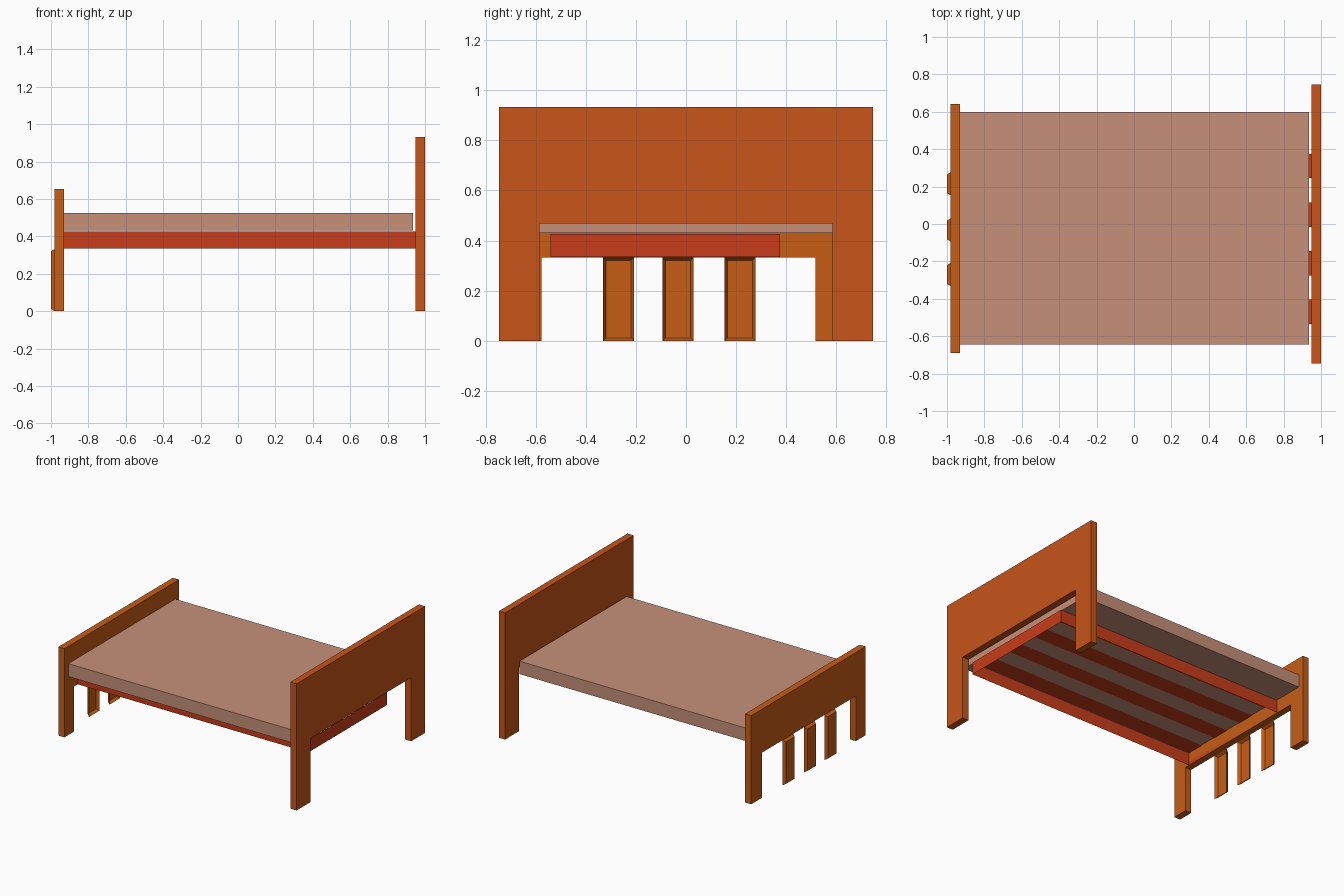
import bpy

if "Cube" in bpy.data.objects:
    bpy.data.objects.remove(bpy.data.objects["Cube"])


def material(name, rgb):
    m = bpy.data.materials.new(name)
    m.diffuse_color = (*rgb, 1)
    m.use_nodes = True
    m.node_tree.nodes["Principled BSDF"].inputs["Base Color"].default_value = m.diffuse_color
    return m


HEAD = material("headboard_wood", (0.58, 0.09, 0.01))
FOOT = material("footboard_wood", (0.57, 0.11, 0.008))
FRAME = material("frame_red", (0.58, 0.045, 0.01))
CLOTH = material("mattress_cloth", (0.57, 0.28, 0.19))


def make(name, verts, faces, mat):
    me = bpy.data.meshes.new(name)
    me.from_pydata(verts, [], faces)
    me.materials.append(mat)
    ob = bpy.data.objects.new(name, me)
    bpy.context.collection.objects.link(ob)
    return ob


def extrude_x(name, profile, x0, x1, mat):
    """Prism along x from a counter-clockwise (y, z) outline."""
    n = len(profile)
    verts = [(x, y, z) for x in (x0, x1) for y, z in profile]
    faces = [tuple(reversed(range(n))), tuple(range(n, 2 * n))]
    faces += [(i, (i + 1) % n, (i + 1) % n + n, i + n) for i in range(n)]
    return make(name, verts, faces, mat)


def rect(y0, y1, z0, z1):
    return [(y0, z0), (y1, z0), (y1, z1), (y0, z1)]


def board(name, x0, x1, outer, inner, opening, top, mat):
    """End board with a rectangular opening that leaves two legs."""
    (a, b), (c, d) = outer, inner
    outline = [(a, 0), (c, 0), (c, opening), (d, opening),
               (d, 0), (b, 0), (b, top), (a, top)]
    return extrude_x(name, outline, x0, x1, mat)


# End boards
board("headboard", 0.95, 1.0, (-0.747, 0.747), (-0.585, 0.585), 0.468, 0.932, HEAD)
board("footboard", -0.98, -0.93, (-0.69, 0.642), (-0.576, 0.516), 0.332, 0.652, FOOT)

# Mattress
extrude_x("mattress", rect(-0.645, 0.6, 0.43, 0.525), -0.93, 0.936, CLOTH)

# Thin bed frame: four upright sheets, open above and below
corners = [(-0.93, -0.54), (0.95, -0.54), (0.95, 0.375), (-0.93, 0.375)]
make("bed_frame", [(x, y, z) for z in (0.334, 0.426) for x, y in corners],
     [(i, (i + 1) % 4, (i + 1) % 4 + 4, i + 4) for i in range(4)], FRAME)

# Slats lying on top of the frame
for i in range(4):
    y0 = -0.535 + 0.26 * i
    make(f"slat_{i + 1}",
         [(-0.93, y0, 0.426), (0.95, y0, 0.426),
          (0.95, y0 + 0.13, 0.426), (-0.93, y0 + 0.13, 0.426)],
         [(0, 1, 2, 3)], FRAME)

# Shallow bevelled panels below the footboard, open towards the bed
for i, yc in enumerate((-0.27, -0.032, 0.215)):
    rim = [(-0.98, y, z) for y, z in rect(yc - 0.062, yc + 0.062, 0.0, 0.332)]
    face = [(-1.0, y, z) for y, z in rect(yc - 0.05, yc + 0.05, 0.012, 0.32)]
    faces = [(7, 6, 5, 4)]
    faces += [(i + 4, (i + 1) % 4 + 4, (i + 1) % 4, i) for i in range(4)]
    make(f"foot_panel_{i + 1}", rim + face, faces, FOOT)
